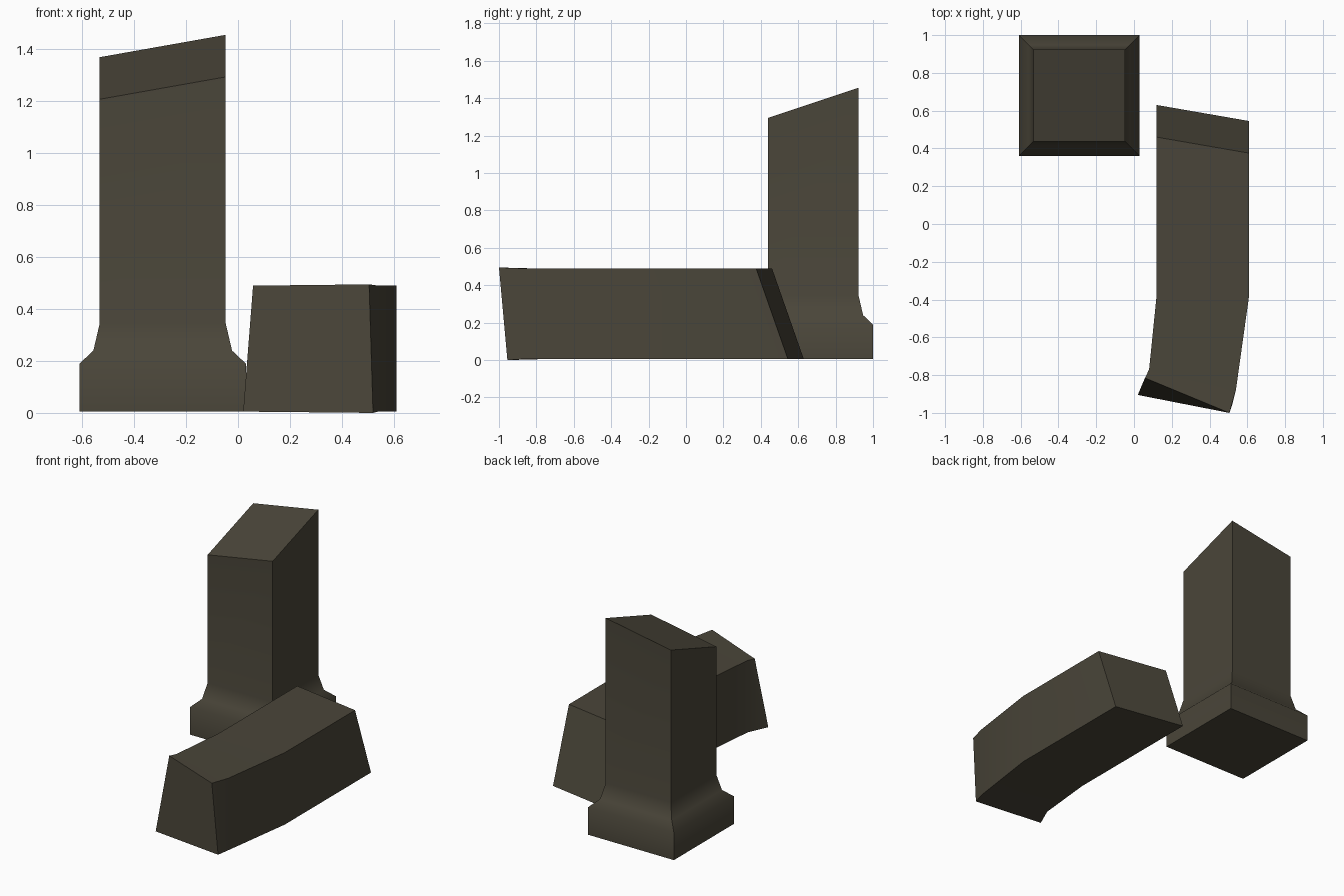
import bpy, bmesh, math

if "Cube" in bpy.data.objects:
    bpy.data.objects.remove(bpy.data.objects["Cube"])

stone = bpy.data.materials.new("dark olive stone")
stone.diffuse_color = (0.068, 0.060, 0.041, 1)
stone.use_nodes = True
stone.node_tree.nodes["Principled BSDF"].inputs["Base Color"].default_value = stone.diffuse_color


def loft(name, rings):
    """Join four-cornered rings into a closed, softly shaded block."""
    bm = bmesh.new()
    loops = [[bm.verts.new(p) for p in ring] for ring in rings]
    for a, b in zip(loops, loops[1:]):
        for i in range(4):
            j = (i + 1) % 4
            bm.faces.new((a[i], a[j], b[j], b[i]))
    bm.faces.new(loops[0])
    bm.faces.new(loops[-1])
    bmesh.ops.recalc_face_normals(bm, faces=bm.faces)
    mesh = bpy.data.meshes.new(name)
    bm.to_mesh(mesh)
    bm.free()
    mesh.materials.append(stone)
    for p in mesh.polygons:
        p.use_smooth = True
    mesh.set_sharp_from_angle(angle=math.radians(50))
    obj = bpy.data.objects.new(name, mesh)
    bpy.context.collection.objects.link(obj)
    return obj


# Standing broken pillar: plinth, stepped moulding, shaft with slanted break
CX, CY = -0.29, 0.68


def square(h, z):
    return [(CX + sx * h, CY + sy * h, z(sx, sy))
            for sx, sy in ((-1, -1), (1, -1), (1, 1), (-1, 1))]


profile = [(0.32, 0.005), (0.32, 0.19), (0.267, 0.24), (0.2425, 0.345)]
rings = [square(h, lambda sx, sy, z=z: z) for h, z in profile]
rings.append(square(0.2425, lambda sx, sy: 1.332 + 0.043 * sx + 0.081 * sy))
loft("standing_pillar", rings)


# Fallen pillar piece: each ring is bottom left, bottom right, top right, top left
def section(left, right, z0=0.005, z1=0.49):
    return [(*left, z0), (*right, z0), (*right, z1), (*left, z1)]


loft("fallen_pillar", [
    [(0.12, 0.63, 0.005), (0.61, 0.545, 0.005),
     (0.61, 0.375, 0.49), (0.12, 0.46, 0.49)],
    section((0.12, -0.375), (0.61, -0.375)),
    section((0.08, -0.77), (0.54, -0.875)),
    [(0.02, -0.905, 0.005), (0.52, -0.955, 0.0),
     (0.505, -1.0, 0.495), (0.058, -0.815, 0.49)],
])
